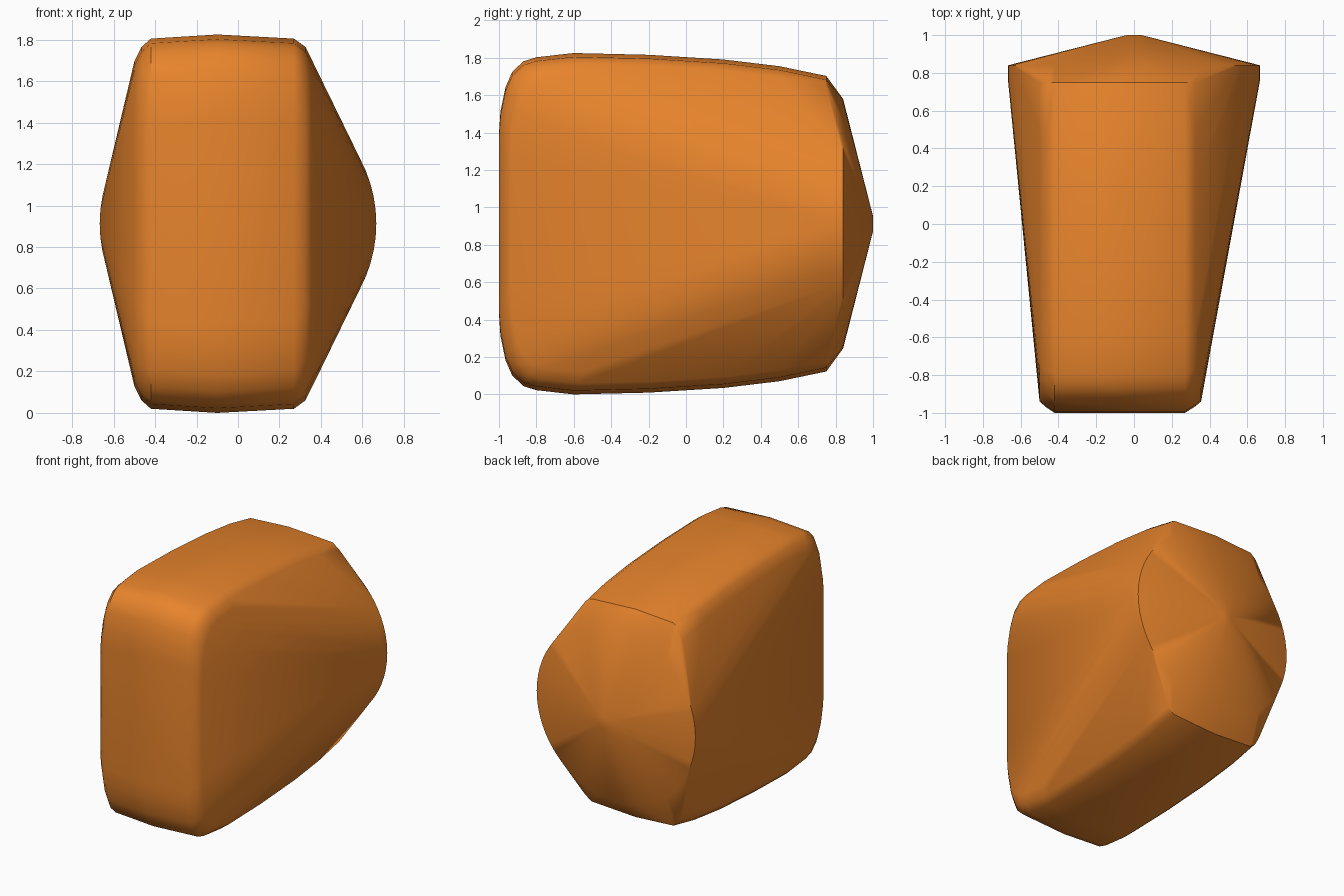
import bpy, bmesh
from math import sin, cos, pi, radians

if "Cube" in bpy.data.objects:
    bpy.data.objects.remove(bpy.data.objects["Cube"])

MID = 0.9125  # height of the mirror plane

# Side outline of the slab: (y, half height), front to back
outline = [(-1, .48), (-.992, .6), (-.965, .73), (-.93, .81), (-.87, .868),
           (-.8, .89), (-.6, .9125), (-.2, .903), (.2, .878), (.5, .842), (.75, .79)]

# Slab slices across the width: (x, front inset, top and bottom inset)
slices = [(-.5, .06, .13), (-.465, .03, .06), (-.42, 0, .02), (-.1, 0, 0),
          (.27, 0, .02), (.325, .035, .06), (.355, .06, .12)]

# Round rear cap rings: (y, radius)
rings = [(.76, .667), (.84, .667), (1, .04)]
SEGMENTS = 64

bm = bmesh.new()

# Rounded slab points
for x, inset_y, inset_z in slices:
    for y, h in outline:
        for side in (-1, 1):
            bm.verts.new((x, y + inset_y * (.75 - y) / 1.75, MID + side * (h - inset_z)))

# Rear cap points
for y, r in rings:
    for i in range(SEGMENTS):
        a = 2 * pi * i / SEGMENTS
        bm.verts.new((r * cos(a), y, MID + r * sin(a)))

# Stretch one skin over the slab and the cap
result = bmesh.ops.convex_hull(bm, input=bm.verts[:], use_existing_faces=False)
inside = {v for v in result["geom_interior"] + result["geom_unused"]
          if isinstance(v, bmesh.types.BMVert) and not v.link_faces}
bmesh.ops.delete(bm, geom=list(inside), context='VERTS')
bmesh.ops.recalc_face_normals(bm, faces=bm.faces[:])

mesh = bpy.data.meshes.new("tapered_body")
bm.to_mesh(mesh)
bm.free()
body = bpy.data.objects.new("tapered_body", mesh)
bpy.context.collection.objects.link(body)

# Orange finish
orange = bpy.data.materials.new("orange")
orange.diffuse_color = (.8, .23, .025, 1)
orange.use_nodes = True
orange.node_tree.nodes["Principled BSDF"].inputs["Base Color"].default_value = orange.diffuse_color
mesh.materials.append(orange)

bpy.context.view_layer.objects.active = body
body.select_set(True)
bpy.ops.object.shade_smooth_by_angle(angle=radians(40))
